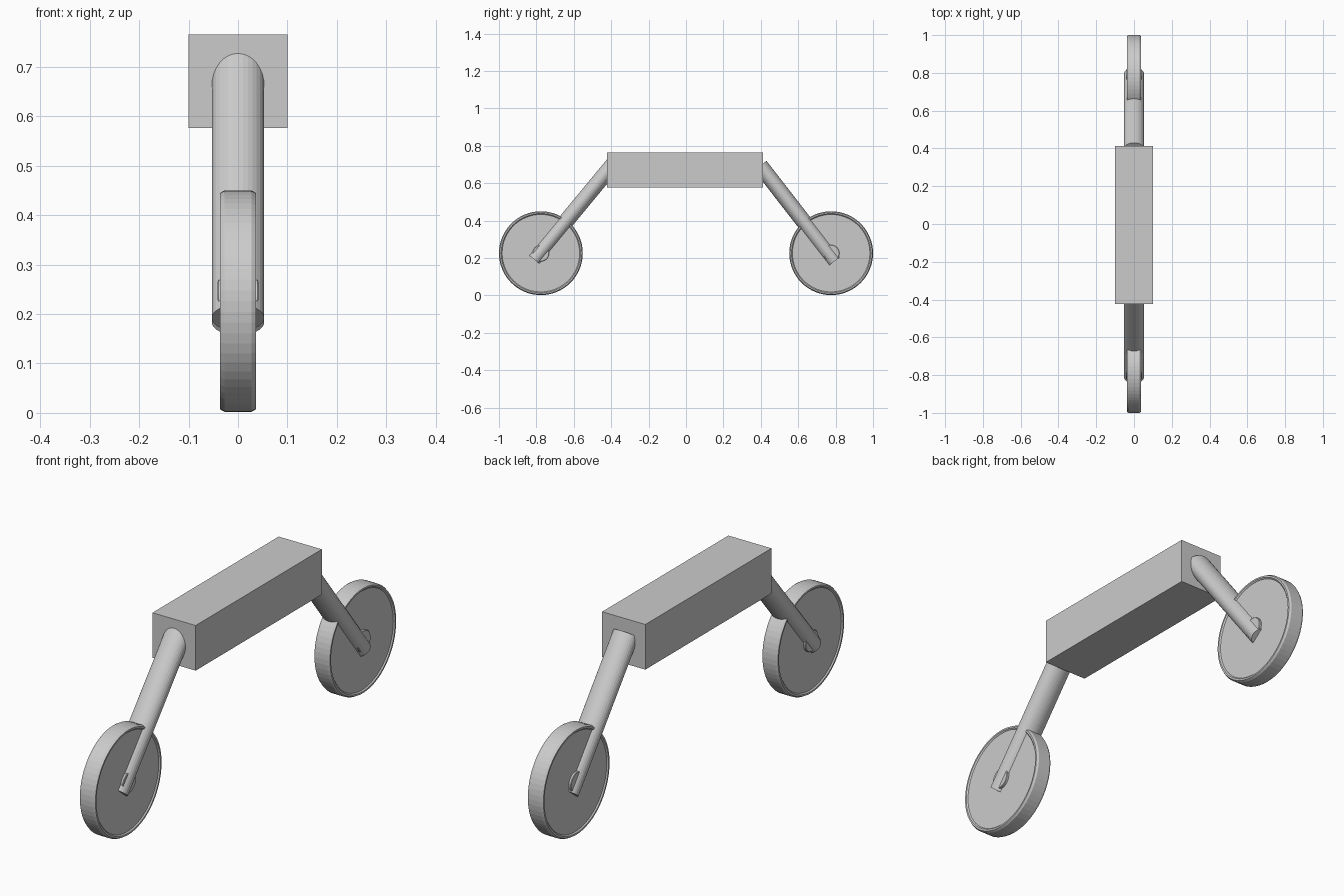
import bpy, bmesh, math
from mathutils import Vector, Matrix

if "Cube" in bpy.data.objects:
    bpy.data.objects.remove(bpy.data.objects["Cube"])

grey = bpy.data.materials.new("light grey")
grey.diffuse_color = (0.6, 0.6, 0.6, 1)
grey.use_nodes = True
grey.node_tree.nodes["Principled BSDF"].inputs["Base Color"].default_value = grey.diffuse_color


def add_object(name, bm):
    bmesh.ops.recalc_face_normals(bm, faces=bm.faces)
    mesh = bpy.data.meshes.new(name)
    bm.to_mesh(mesh)
    bm.free()
    mesh.materials.append(grey)
    obj = bpy.data.objects.new(name, mesh)
    bpy.context.collection.objects.link(obj)
    return obj


def box(name, lo, hi):
    lo, hi = Vector(lo), Vector(hi)
    bm = bmesh.new()
    bmesh.ops.create_cube(bm, size=1, matrix=Matrix.Translation((lo + hi) / 2)
                          @ Matrix.Diagonal((*(hi - lo), 1)))
    add_object(name, bm)


def strut(name, bottom, top, half_x, half_thick):
    """Oval rod between two (y, z) points."""
    a, b = Vector((0, *bottom)), Vector((0, *top))
    axis = (b - a).normalized()
    side = Vector((1, 0, 0))
    rot = Matrix((side, axis.cross(side), axis)).transposed().to_4x4()
    bm = bmesh.new()
    bmesh.ops.create_cone(bm, cap_ends=True, segments=32, radius1=1, radius2=1, depth=1,
                          matrix=Matrix.Translation((a + b) / 2) @ rot
                          @ Matrix.Diagonal((half_x, half_thick, (b - a).length, 1)))
    add_object(name, bm)


def lathe(name, y, z, profile, segments):
    """Spin an (x, radius) profile, mirrored in x, about the wheel axle."""
    full = [(-x, r) for x, r in profile] + [(x, r) for x, r in reversed(profile)]
    bm = bmesh.new()
    rings = []
    for x, r in full:
        rings.append([bm.verts.new((x, y + r * math.cos(2 * math.pi * i / segments),
                                    z + r * math.sin(2 * math.pi * i / segments)))
                      for i in range(segments)])
    for p, q in zip(rings, rings[1:]):
        for i in range(segments):
            j = (i + 1) % segments
            bm.faces.new((p[i], p[j], q[j], q[i]))
    bm.faces.new(rings[0])
    bm.faces.new(rings[-1])
    add_object(name, bm)


# Main beam
box("body_beam", (-0.1, -0.423, 0.576), (0.1, 0.412, 0.765))

# Sloping oval struts
strut("front_strut", (-0.811, 0.192), (-0.385, 0.707), 0.053, 0.042)
strut("back_strut", (0.794, 0.183), (0.397, 0.694), 0.053, 0.042)

# Wheels with raised rim edge, recessed side and small hub
wheel_profile = [(0.031, 0.207), (0.036, 0.212), (0.036, 0.219), (0.027, 0.224)]
hub_profile = [(0.041, 0.042), (0.039, 0.044)]
for label, y in (("front", -0.776), ("back", 0.776)):
    lathe(label + "_wheel", y, 0.226, wheel_profile, 64)
    lathe(label + "_hub", y, 0.226, hub_profile, 32)
